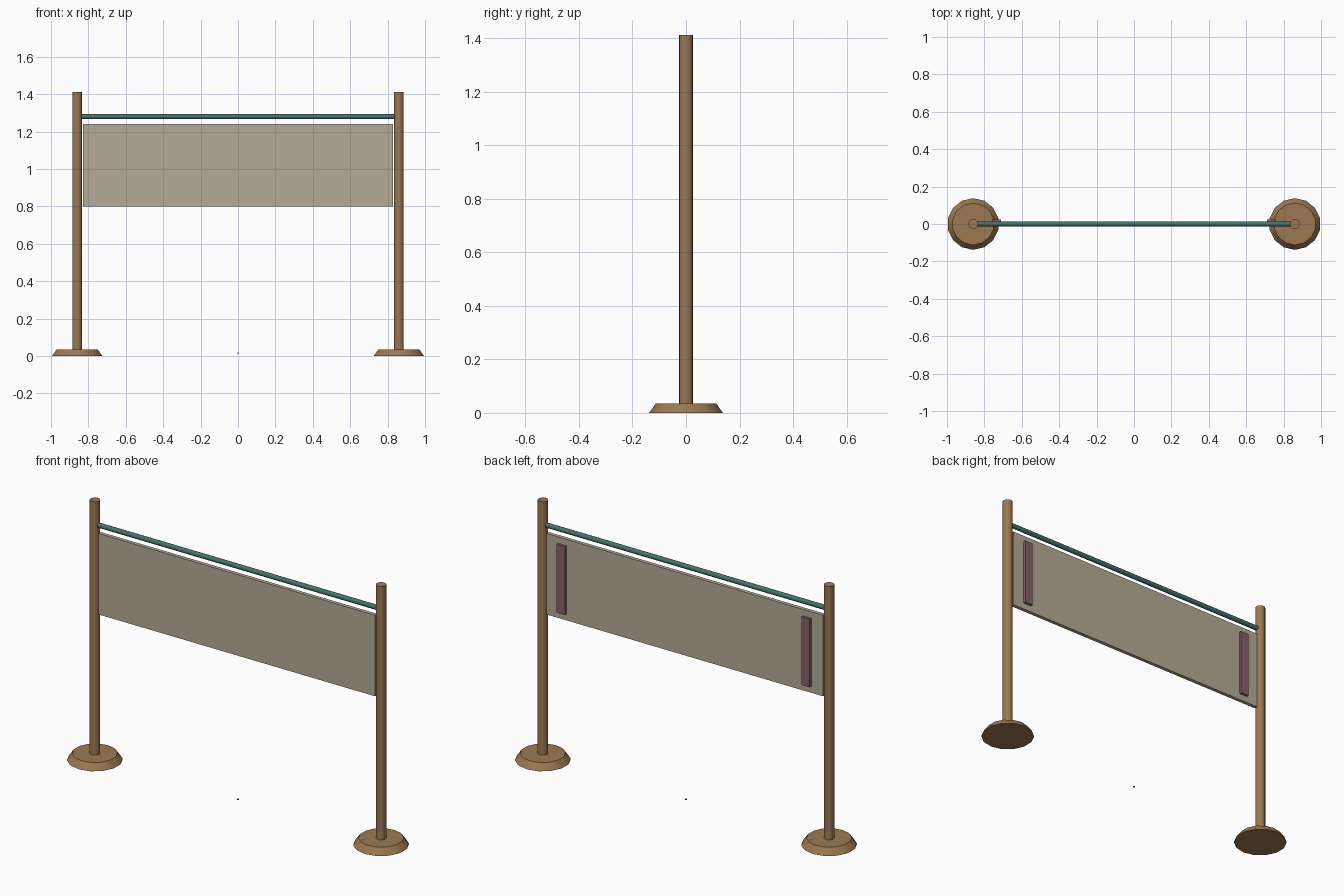
import bpy
import math

cube = bpy.data.objects.get("Cube")
if cube:
    bpy.data.objects.remove(cube, do_unlink=True)


def material(name, color):
    mat = bpy.data.materials.new(name)
    mat.use_nodes = True
    mat.diffuse_color = (*color, 1)
    mat.node_tree.nodes["Principled BSDF"].inputs["Base Color"].default_value = (*color, 1)
    return mat


wood = material("brown wood", (0.33, 0.19, 0.085))
canvas = material("beige canvas", (0.46, 0.41, 0.30))
teal = material("teal paint", (0.06, 0.17, 0.145))
mauve = material("mauve strap", (0.24, 0.12, 0.145))


def finish(name, mat, smooth=True):
    obj = bpy.context.object
    obj.name = name
    obj.data.materials.append(mat)
    bpy.ops.object.transform_apply(location=False, rotation=True, scale=True)
    if smooth:
        bpy.ops.object.shade_smooth_by_angle(angle=math.radians(35))
    return obj


def box(name, mat, size, loc):
    bpy.ops.mesh.primitive_cube_add(size=1, location=loc)
    bpy.context.object.scale = size
    return finish(name, mat, False)


def cone(name, mat, r1, r2, depth, loc, sides, rot=(0, 0, 0)):
    bpy.ops.mesh.primitive_cone_add(vertices=sides, radius1=r1, radius2=r2,
                                    depth=depth, location=loc, rotation=rot)
    return finish(name, mat)


# Posts with flared feet, and a strap near each end of the panel's back
for side, s in (("left", 1), ("right", -1)):
    cone(side + "_foot", wood, 0.138, 0.112, 0.036, (s * 0.86, 0, 0.018), 14)
    cone(side + "_post", wood, 0.026, 0.026, 1.39, (s * 0.86, 0, 0.717), 14)
    box(side + "_strap", mauve, (0.05, 0.016, 0.37), (s * 0.735, 0.016, 1.02))

# Hanging panel and the rail above it
box("panel", canvas, (1.66, 0.02, 0.44), (0, 0, 1.02))
cone("top_rail", teal, 0.013, 0.013, 1.68, (0, 0, 1.28), 12, (0, math.pi / 2, 0))

# Tiny centre marker
box("centre_marker", teal, (0.006, 0.006, 0.006), (0, 0, 0.015))
